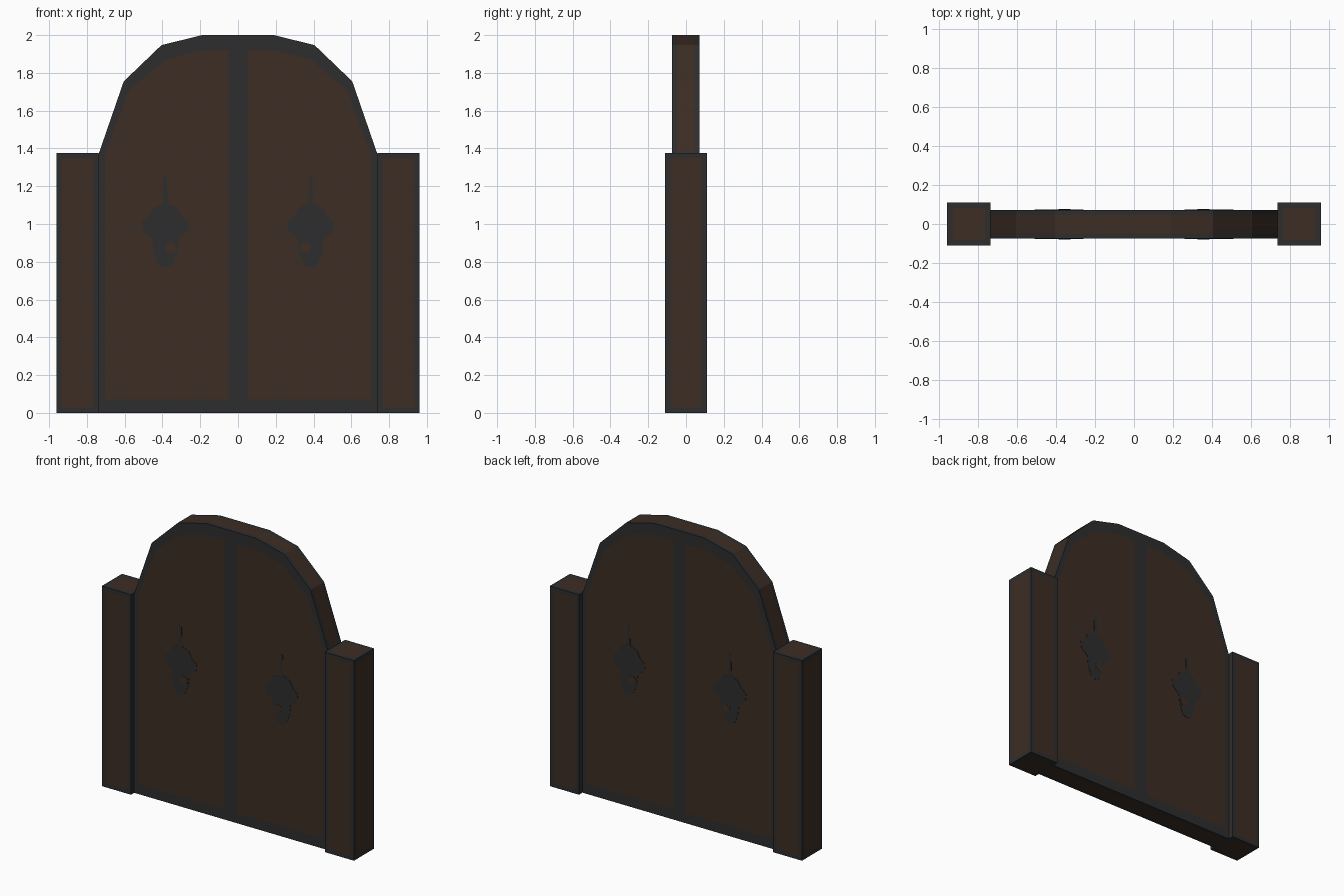
import bpy, bmesh, math

if "Cube" in bpy.data.objects:
    bpy.data.objects.remove(bpy.data.objects["Cube"])


def material(name, rgb):
    m = bpy.data.materials.new(name)
    m.diffuse_color = (*rgb, 1)
    m.use_nodes = True
    m.node_tree.nodes["Principled BSDF"].inputs["Base Color"].default_value = m.diffuse_color
    return m


GREY = material("dark iron grey", (0.027, 0.027, 0.028))
BROWN = material("dark wood brown", (0.046, 0.026, 0.017))


def finish(bm, name):
    bmesh.ops.recalc_face_normals(bm, faces=bm.faces)
    me = bpy.data.meshes.new(name)
    bm.to_mesh(me)
    bm.free()
    me.materials.append(GREY)
    me.materials.append(BROWN)
    ob = bpy.data.objects.new(name, me)
    bpy.context.collection.objects.link(ob)
    return ob


def leaf(name, s):
    # arched slab: brown band on the rim, grey border and brown panel on both faces
    outer = [(0, 0), (.738, 0), (.738, 1.37), (.605, 1.755), (.405, 1.947), (.19, 2), (0, 2)]
    inner = [(.05, .07), (.705, .07), (.705, 1.37), (.575, 1.71), (.385, 1.87), (.19, 1.92), (.05, 1.92)]
    bm = bmesh.new()

    def ring(pts, y):
        return [bm.verts.new((s * x, y, z)) for x, z in pts]

    def bridge(a, b, mat):
        n = len(a)
        for i in range(n):
            j = (i + 1) % n
            bm.faces.new((a[i], a[j], b[j], b[i])).material_index = mat

    rings = [ring(inner, -.075)] + [ring(outer, y) for y in (-.075, -.047, .045, .072)] + [ring(inner, .072)]
    for k, mat in enumerate((0, 0, 1, 0, 0)):
        bridge(rings[k], rings[k + 1], mat)
    for r in (rings[0], rings[-1]):
        bm.faces.new(r).material_index = 1
    return finish(bm, name)


def post(name, s):
    # square post with an inset brown panel on every face
    bm = bmesh.new()
    bmesh.ops.create_cube(bm, size=1)
    for v in bm.verts:
        v.co = (s * .849 + v.co.x * .222, v.co.y * .22, (v.co.z + .5) * 1.377)
    panels = list(bm.faces)
    bmesh.ops.inset_individual(bm, faces=panels, thickness=.038)
    for f in panels:
        f.material_index = 1
    return finish(bm, name)


def plate(name, pts, y, depth, mat):
    # thin flat painted shape
    bm = bmesh.new()
    f = bm.faces.new([bm.verts.new((x, y, z)) for x, z in pts])
    ext = bmesh.ops.extrude_face_region(bm, geom=[f])
    for v in ext["geom"]:
        if isinstance(v, bmesh.types.BMVert):
            v.co.y += depth
    for f in bm.faces:
        f.material_index = mat
    return finish(bm, name)


# right half of the knocker outline, top to bottom
HALF = [(.009, 1.25), (.012, 1.11), (.065, 1.085), (.085, 1.045), (.125, 1.01), (.12, .965),
        (.07, .92), (.062, .85), (.035, .785), (.01, .772)]
OUTLINE = HALF + [(-x, z) for x, z in reversed(HALF)]

for side, s in (("left", -1), ("right", 1)):
    leaf(side + "_door_leaf", s)
    post(side + "_post", s)
    for face, y, d in (("front", -.075, -1), ("back", .072, 1)):
        plate(f"{side}_{face}_knocker", [(s * .385 + x, z) for x, z in OUTLINE], y, d * .002, 0)
        hole = [(s * .357 + .03 * math.cos(a * math.pi / 4), .875 + .03 * math.sin(a * math.pi / 4))
                for a in range(8)]
        plate(f"{side}_{face}_knocker_hole", hole, y, d * .004, 1)
